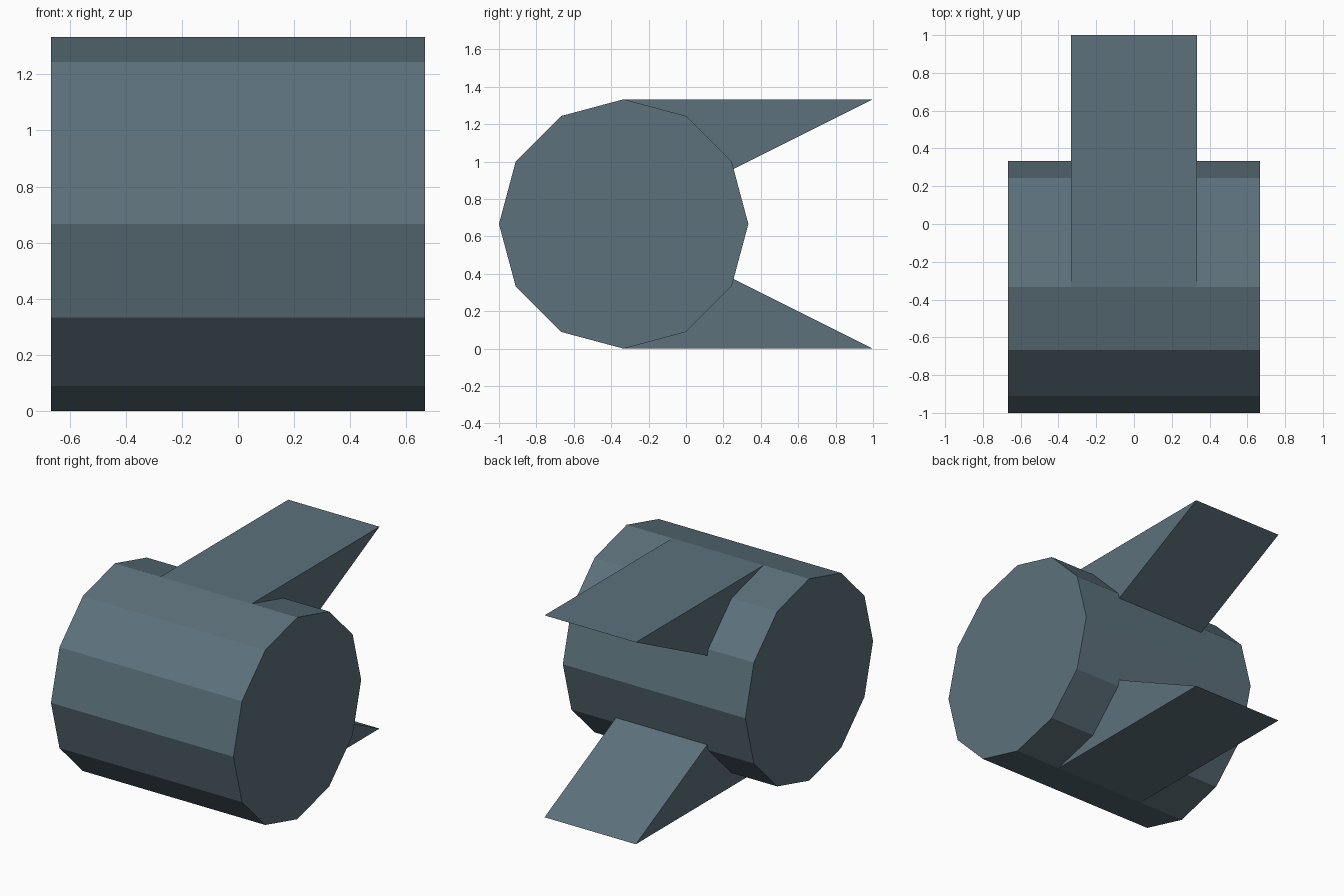
import bpy, math

if "Cube" in bpy.data.objects:
    bpy.data.objects.remove(bpy.data.objects["Cube"])

R = 2 / 3            # drum radius and half length
CY, CZ = -1 / 3, R   # drum axis position

# Dark slate blue for every part
slate = bpy.data.materials.new("slate")
slate.diffuse_color = (0.108, 0.165, 0.199, 1)
slate.use_nodes = True
slate.node_tree.nodes["Principled BSDF"].inputs["Base Color"].default_value = slate.diffuse_color


def prism(name, profile, half_width):
    """Extrude a (y, z) profile, listed counter-clockwise seen from +x, along x."""
    n = len(profile)
    verts = [(x, y, z) for x in (-half_width, half_width) for y, z in profile]
    faces = [tuple(reversed(range(n))), tuple(range(n, 2 * n))]
    faces += [(i, (i + 1) % n, n + (i + 1) % n, n + i) for i in range(n)]
    mesh = bpy.data.meshes.new(name)
    mesh.from_pydata(verts, [], faces)
    mesh.materials.append(slate)
    mesh.update()
    obj = bpy.data.objects.new(name, mesh)
    bpy.context.collection.objects.link(obj)
    return obj


# Twelve-sided drum lying along x
angles = [math.radians(30 * i) for i in range(12)]
prism("drum", [(CY + R * math.cos(a), CZ + R * math.sin(a)) for a in angles], R)

# Pointed wedges reaching backwards from the drum's top and bottom
prism("upper_wedge", [(CY, CZ), (1, 2 * R), (CY, 2 * R)], R / 2)
prism("lower_wedge", [(CY, 0), (1, 0), (CY, CZ)], R / 2)
